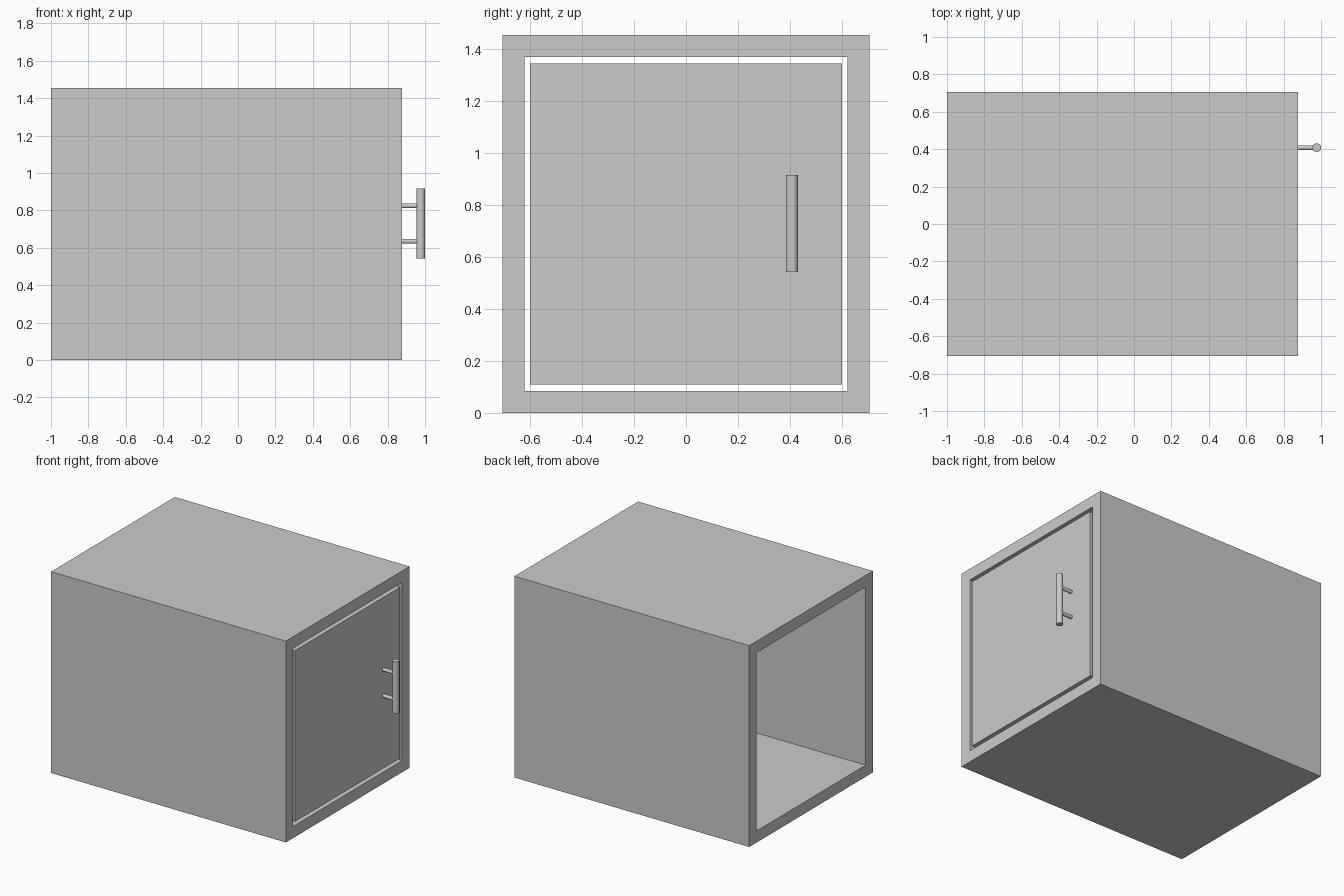
import bpy
import math

cube = bpy.data.objects.get("Cube")
if cube:
    bpy.data.objects.remove(cube, do_unlink=True)

grey = bpy.data.materials.new("light grey")
grey.use_nodes = True
colour = (0.6, 0.6, 0.6, 1)
grey.diffuse_color = colour
grey.node_tree.nodes["Principled BSDF"].inputs["Base Color"].default_value = colour

BACK, FRONT = -1.0, 0.877      # ends of the cabinet along x
HEIGHT, HALF = 1.455, 0.706
WALL = 0.084
HANDLE_Y, HANDLE_Z = 0.408, 0.73
BAR_R = 0.023


def box(name, lo, hi):
    """Box between two opposite corners."""
    bpy.ops.mesh.primitive_cube_add(size=1, location=[(a + b) / 2 for a, b in zip(lo, hi)])
    obj = bpy.context.object
    obj.name = name
    obj.scale = [b - a for a, b in zip(lo, hi)]
    bpy.ops.object.transform_apply(location=False, rotation=False)
    obj.data.materials.append(grey)
    return obj


def rod(name, radius, length, location, rotation=(0, 0, 0)):
    bpy.ops.mesh.primitive_cylinder_add(vertices=32, radius=radius, depth=length,
                                        location=location, rotation=rotation)
    obj = bpy.context.object
    obj.name = name
    obj.data.materials.append(grey)
    bpy.ops.object.shade_smooth_by_angle(angle=math.radians(40))
    return obj


# Cabinet: a rectangular sleeve, open at both ends
def sleeve(name):
    outer = [(-HALF, 0), (HALF, 0), (HALF, HEIGHT), (-HALF, HEIGHT)]
    h, top = HALF - WALL, HEIGHT - WALL
    inner = [(-h, WALL), (h, WALL), (h, top), (-h, top)]
    verts = [(x, y, z) for x in (BACK, FRONT) for y, z in outer + inner]
    faces = []
    for i in range(4):
        j = (i + 1) % 4
        faces += [(i, j, j + 8, i + 8),                 # outside
                  (j + 4, i + 4, i + 12, j + 12),       # inside
                  (j, i, i + 4, j + 4),                 # rear rim
                  (i + 8, j + 8, j + 12, i + 12)]       # door rim
    mesh = bpy.data.meshes.new(name)
    mesh.from_pydata(verts, [], faces)
    mesh.materials.append(grey)
    obj = bpy.data.objects.new(name, mesh)
    bpy.context.collection.objects.link(obj)


sleeve("cabinet_body")

# Door sits flush with the rim, with a narrow gap all round
box("door", (FRONT - 0.08, -0.6, 0.11), (FRONT, 0.6, 1.346))

# Bar handle on two posts
bar_x = 1 - BAR_R
rod("handle_bar", BAR_R, 0.374, (bar_x, HANDLE_Y, HANDLE_Z))
for label, side in (("lower", -1), ("upper", 1)):
    rod(label + "_handle_post", 0.013, bar_x - FRONT,
        ((bar_x + FRONT) / 2, HANDLE_Y, HANDLE_Z + side * 0.095),
        (0, math.pi / 2, 0))
